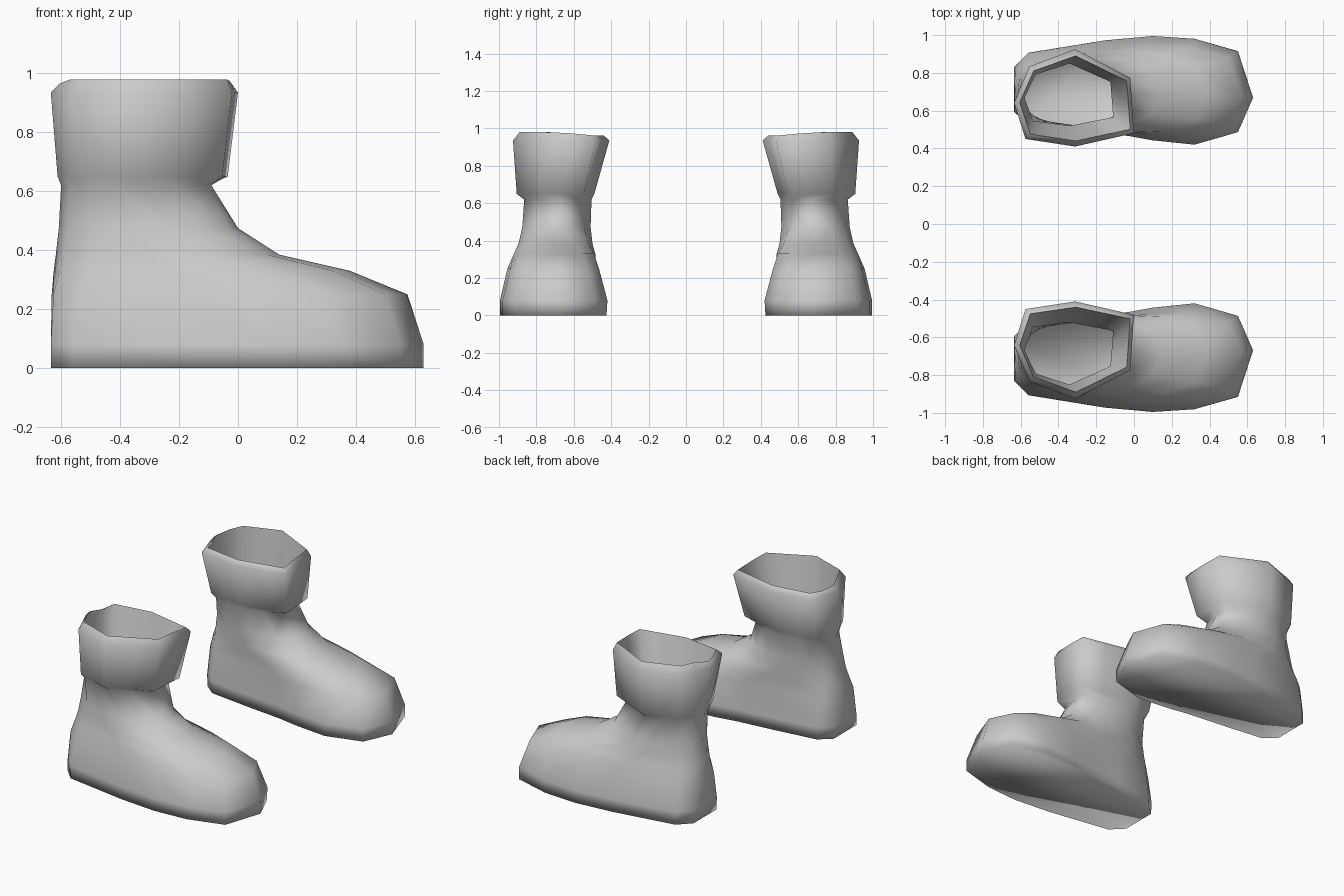
import bpy, bmesh, math

if "Cube" in bpy.data.objects:
    bpy.data.objects.remove(bpy.data.objects["Cube"])

leather = bpy.data.materials.new("grey_leather")
leather.diffuse_color = (0.6, 0.6, 0.6, 1)
leather.use_nodes = True
leather.node_tree.nodes["Principled BSDF"].inputs["Base Color"].default_value = leather.diffuse_color

# Outline templates: 14 points, starting at the front centre and passing the outer side
SOLE = [(1, .14), (.937, -.72), (.755, -.95), (.58, -1), (.38, -.92), (.06, -.69), (0, -.42),
        (0, .4), (.06, .62), (.27, .74), (.48, .84), (.58, .92), (.755, 1), (.937, .77)]
CORNERS = [(-.02, -.77), (-.31, -.92), (-.55, -.83), (-.63, -.64),
           (-.57, -.45), (-.31, -.41), (0, -.48)]
OVAL = [(math.cos(i * math.tau / 14), -math.sin(i * math.tau / 14)) for i in range(14)]
CUFF = []
for i, c in enumerate(CORNERS):
    p = CORNERS[i - 1]
    CUFF += [((p[0] + c[0]) / 2, (p[1] + c[1]) / 2), c]


def unit(points):
    """Scale an outline to a 0..1 box."""
    xs, ys = zip(*points)
    return [((x - min(xs)) / (max(xs) - min(xs)), (y - min(ys)) / (max(ys) - min(ys)))
            for x, y in points]


SOLE, OVAL, CUFF = unit(SOLE), unit(OVAL), unit(CUFF)


def blend(a, b, t):
    return unit([(p[0] + (q[0] - p[0]) * t, p[1] + (q[1] - p[1]) * t) for p, q in zip(a, b)])


# Rings: outline, height, back x, front x, outer y, inner y
RINGS = [
    (SOLE, 0, -.635, .63, -.995, -.425),
    (SOLE, .08, -.635, .63, -.995, -.42),
    (blend(SOLE, OVAL, .1), .25, -.632, .575, -.955, -.465),
    (blend(SOLE, OVAL, .4), .33, -.625, .38, -.92, -.485),
    (blend(SOLE, OVAL, .7), .385, -.618, .14, -.895, -.5),
    (OVAL, .475, -.608, 0, -.875, -.51),
    (blend(OVAL, CUFF, .6), .62, -.6, -.09, -.865, -.505),
    (CUFF, .65, -.612, -.035, -.905, -.49),      # cuff bottom
    (CUFF, .935, -.635, 0, -.925, -.41),         # cuff rim
    (CUFF, .975, -.605, -.02, -.89, -.44),       # lip
    (CUFF, .64, -.58, -.11, -.85, -.52),         # lining
]
LIP = 9


def build_boot(name, side):
    bm = bmesh.new()
    loops = []
    for outline, z, xb, xf, yo, yi in RINGS:
        loops.append([bm.verts.new((xb + (xf - xb) * u, side * (yo + (yi - yo) * v), z))
                      for u, v in outline])
    bm.faces.new(loops[0])
    for a, b in zip(loops, loops[1:]):
        for i in range(14):
            j = (i + 1) % 14
            bm.faces.new((a[i], a[j], b[j], b[i]))
    # the rim dips slightly toward the heel and inner side
    for v in loops[LIP]:
        v.co.z += .015 * (side * v.co.y < -.7) - .012 * (side * v.co.y > -.6) - .01 * (v.co.x < -.55)
        v.co.z = min(v.co.z, .98)
    bmesh.ops.recalc_face_normals(bm, faces=bm.faces)
    for f in bm.faces:
        f.smooth = True
    lip = loops[LIP]
    for i in range(14):
        bm.edges.get((lip[i - 1], lip[i])).smooth = False
    mesh = bpy.data.meshes.new(name)
    bm.to_mesh(mesh)
    bm.free()
    mesh.materials.append(leather)
    bpy.context.collection.objects.link(bpy.data.objects.new(name, mesh))


build_boot("right_boot", 1)
build_boot("left_boot", -1)
